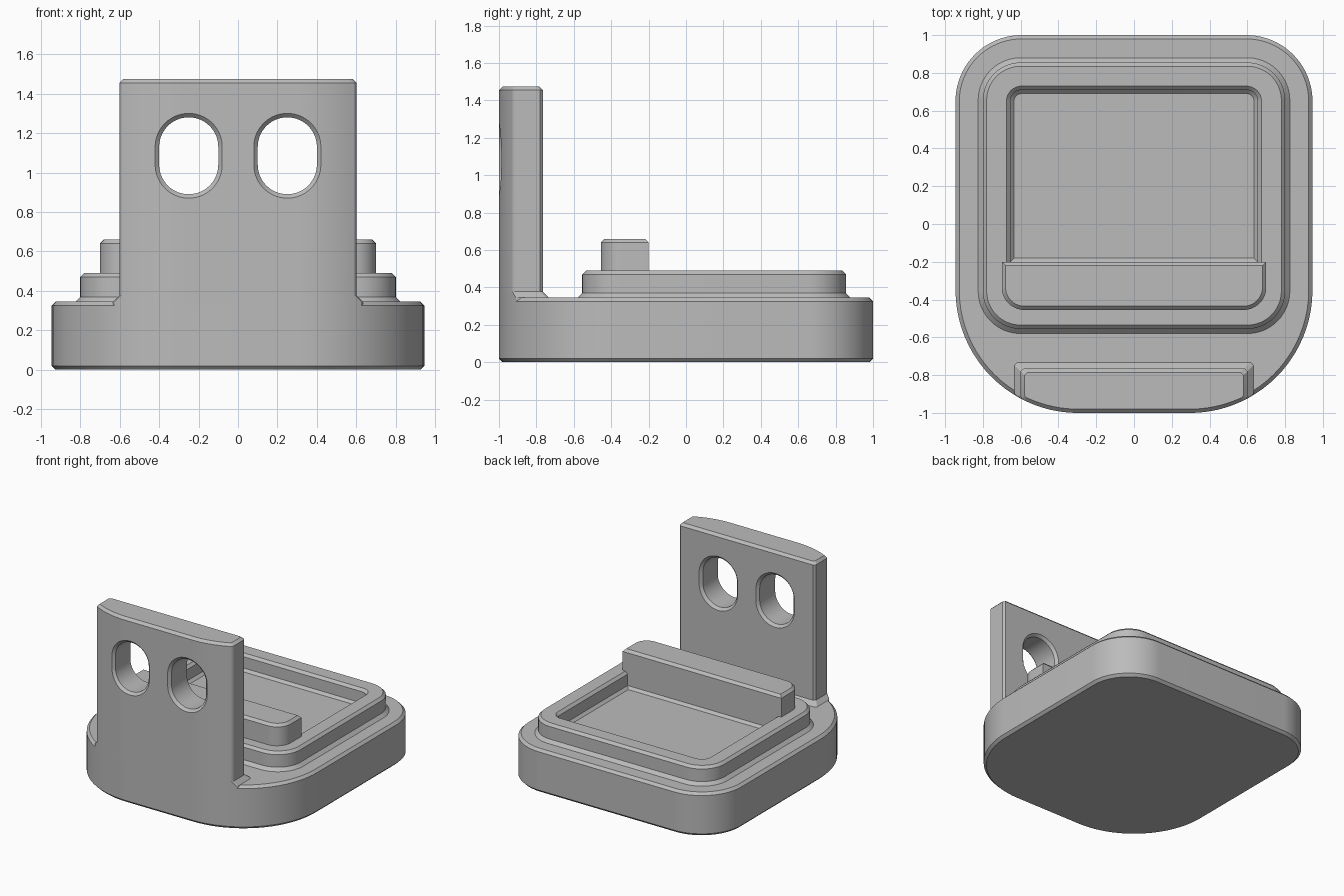
import bpy, bmesh
from math import cos, sin, pi, sqrt

cube = bpy.data.objects.get("Cube")
if cube:
    bpy.data.objects.remove(cube, do_unlink=True)

grey = bpy.data.materials.new("plain grey")
grey.use_nodes = True
COLOUR = (0.5, 0.5, 0.5, 1)
grey.diffuse_color = COLOUR
grey.node_tree.nodes["Principled BSDF"].inputs["Base Color"].default_value = COLOUR

HALF, FRONT_R, BACK_R = 0.945, 0.65, 0.35   # base outline
CH = 0.02                                   # common chamfer


def loft(name, rings):
    """Skin a list of equal-length closed rings and cap both ends."""
    bm = bmesh.new()
    loops = [[bm.verts.new(p) for p in ring] for ring in rings]
    for a, b in zip(loops, loops[1:]):
        for i in range(len(a)):
            j = (i + 1) % len(a)
            bm.faces.new((a[i], a[j], b[j], b[i]))
    bm.faces.new(loops[0][::-1])
    bm.faces.new(loops[-1])
    bmesh.ops.remove_doubles(bm, verts=bm.verts, dist=1e-5)
    bmesh.ops.recalc_face_normals(bm, faces=bm.faces)
    mesh = bpy.data.meshes.new(name)
    bm.to_mesh(mesh)
    bm.free()
    mesh.materials.append(grey)
    obj = bpy.data.objects.new(name, mesh)
    bpy.context.collection.objects.link(obj)
    return obj


def activate(obj):
    bpy.ops.object.select_all(action='DESELECT')
    obj.select_set(True)
    bpy.context.view_layer.objects.active = obj


def rounded(w, y0, y1, rf, rb, z, n=20):
    """Rectangle with separate front and back corner radii."""
    corners = ((w - rf, y0 + rf, rf, -0.5), (w - rb, y1 - rb, rb, 0),
               (rb - w, y1 - rb, rb, 0.5), (rf - w, y0 + rf, rf, 1))
    ring = []
    for cx, cy, r, start in corners:
        for i in range(n + 1):
            a = (start + 0.5 * i / n) * pi
            ring.append((cx + r * cos(a), cy + r * sin(a), z))
    return ring


def inset(w, y0, y1, rf, rb, d, z):
    return rounded(w - d, y0 + d, y1 - d, rf - d, rb - d, z)


def front_y(x):
    """Front edge of the base outline at x."""
    dx = max(0, abs(x) - (HALF - FRONT_R))
    return FRONT_R - 1 - sqrt(FRONT_R ** 2 - dx ** 2)


# Base slab with chamfered rims
base = loft("base", [inset(HALF, -1, 1, FRONT_R, BACK_R, d, z) for d, z in
                     ((CH, 0), (0, CH), (0, 0.325), (CH, 0.345))])

# Raised rim with its foot chamfer, and the tray recess inside
rim = [inset(0.8, -0.555, 0.855, 0.2, 0.2, d, z) for d, z in
       ((-0.025, 0.335), (-0.025, 0.345), (0, 0.37), (0, 0.47), (CH, 0.49))]
recess = [rounded(0.675 - d, -0.2 + f, 0.73 - d, 0, 0.08 - d, z) for d, f, z in
          ((0, 0, 0.49), (CH, 0, 0.47), (CH, 0, 0.38), (2 * CH, CH, 0.36))]
tray = loft("tray_rim", rim + recess)

# Stop bar at the front of the tray
bar = loft("stop_bar", [rounded(0.7 - d, -0.455 + d, -0.2 - d, 0.12 - d, 0, z)
                        for d, z in ((0, 0.48), (0, 0.64), (CH, 0.66))])


# Upright plate whose front follows the base outline
def plate_ring(w, back, d, z, n=60):
    f, b = 0.008, 0.015
    xs = [(w - f) * (2 * i / n - 1) for i in range(n + 1)]
    ring = [(x, front_y(x) + d, z) for x in xs]
    side = front_y(w) + d + f
    return ring + [(w, side, z), (w, back - b, z), (w - b, back, z),
                   (b - w, back, z), (-w, back - b, z), (-w, side, z)]


BACK = -0.765
plate = loft("upright_plate", [
    plate_ring(0.6 + g, BACK + g, d, z) for g, d, z in
    ((0.033, 0, 0.325), (0.033, 0, 0.345), (0, 0, 0.378),
     (0, 0, 1.455), (-CH, CH, 1.475))])


# Slotted holes, chamfered on both faces
def slot_ring(cx, r, depth, n=28):
    ring = []
    for end, start in ((1, 0), (-1, pi)):
        for i in range(n + 1):
            a = start + pi * i / n
            x = cx + r * cos(a)
            ring.append((x, depth(x), 1.085 + 0.045 * end + r * sin(a)))
    return ring


for sx in (-1, 1):
    cx, r = sx * 0.25, 0.15
    cutter = loft("slot_cutter", [
        slot_ring(cx, r + 2 * CH, lambda x: -1.1),
        slot_ring(cx, r + 2 * CH, lambda x: front_y(x) - CH),
        slot_ring(cx, r, lambda x: front_y(x) + CH),
        slot_ring(cx, r, lambda x: BACK - CH),
        slot_ring(cx, r + 2 * CH, lambda x: BACK + CH)])
    cutter.hide_render = True
    mod = plate.modifiers.new("slot", 'BOOLEAN')
    mod.operation = 'DIFFERENCE'
    mod.solver = 'EXACT'
    mod.object = cutter
    activate(plate)
    bpy.ops.object.modifier_apply(modifier=mod.name)
    bpy.data.objects.remove(cutter, do_unlink=True)

# Smooth the round corners, keep the chamfers crisp
for part in (base, tray, bar, plate):
    activate(part)
    bpy.ops.object.shade_smooth_by_angle(angle=pi / 7)
